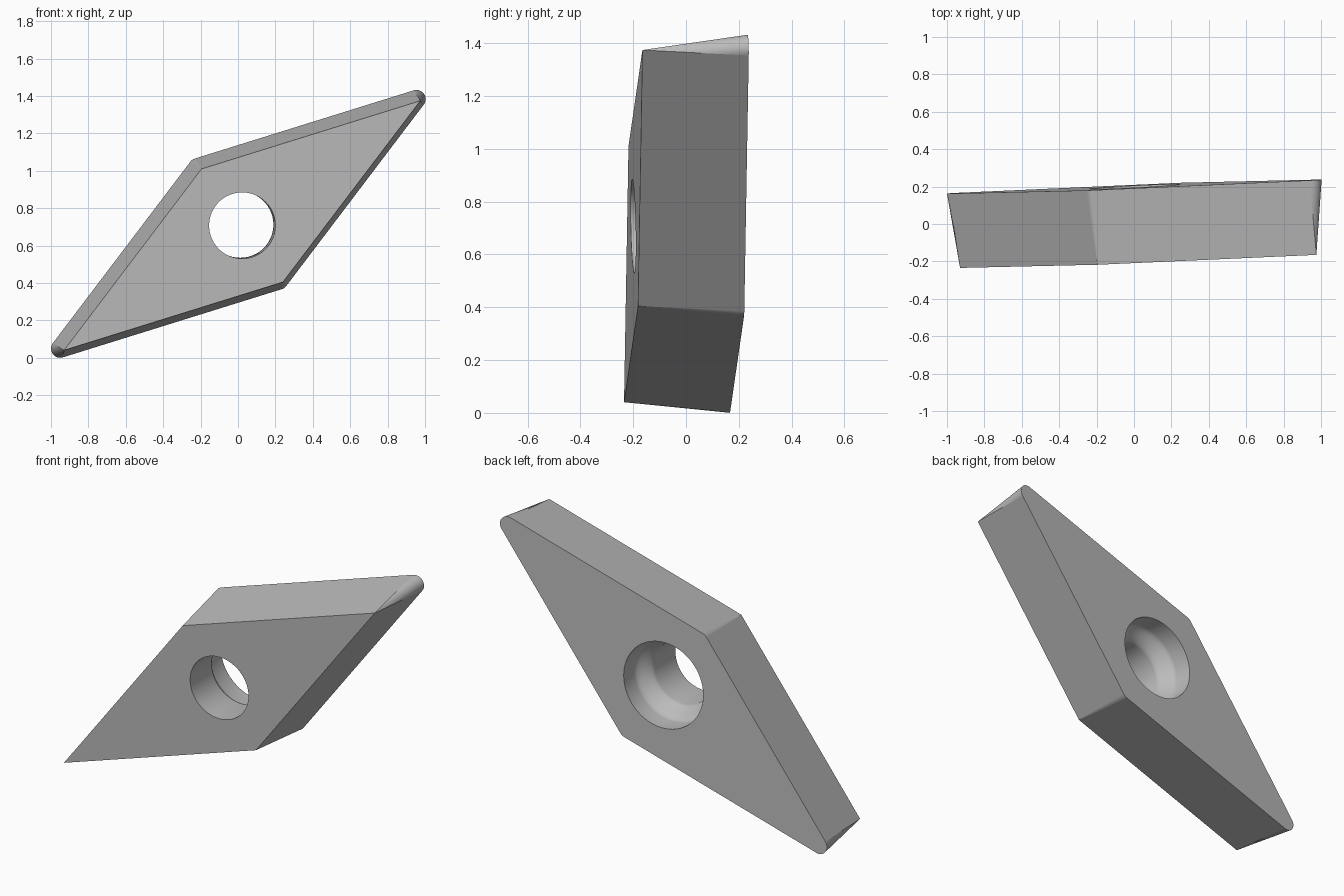
import bpy
import bmesh
from math import atan2, cos, sin, tau
from mathutils import Vector

cube = bpy.data.objects.get("Cube")
if cube:
    bpy.data.objects.remove(cube, do_unlink=True)

DEPTH = 0.4
FLARE = 0.049            # outward growth of the rim from front to back
CENTRE = Vector((0.0225, 0.7075))
LONG = Vector((0.9525, 0.667))      # half diagonals of the front rhombus
SHORT = Vector((0.2175, -0.3025))
ARC_STEPS = 16
HOLE_STEPS = 96


def place(p, depth):
    """Point on the slightly tilted front plane, pushed back along its normal."""
    x, z = p
    return Vector((x - 0.052 * depth, -0.1855 + 0.052 * x - 0.022 * z + depth, z + 0.022 * depth))


bm = bmesh.new()


def loop_edges(verts):
    return [bm.edges.get((a, b)) for a, b in zip(verts, verts[1:] + verts[:1])]


# Sharp front corners and rounded back corners
corners = [CENTRE - LONG, CENTRE + SHORT, CENTRE + LONG, CENTRE - SHORT]
front = [bm.verts.new(place(c, 0)) for c in corners]
arcs = []
for i, c in enumerate(corners):
    before = c - corners[i - 1]
    after = corners[(i + 1) % 4] - c
    start = atan2(-before.x, before.y)
    turn = (atan2(-after.x, after.y) - start) % tau
    arc = []
    for k in range(ARC_STEPS + 1):
        angle = start + turn * k / ARC_STEPS
        arc.append(bm.verts.new(place(c + FLARE * Vector((cos(angle), sin(angle))), DEPTH)))
    arcs.append(arc)

# Cone-shaped corners and flat sloping flanks
for i, arc in enumerate(arcs):
    for a, b in zip(arc, arc[1:]):
        bm.faces.new((front[i], a, b)).smooth = True
    j = (i + 1) % 4
    bm.faces.new((front[i], arc[-1], arcs[j][0], front[j]))

# Screw hole: narrow bore, smooth step, wide recess at the back
profile = [(0, 0.177)]
for k in range(11):
    t = k / 10
    profile.append((0.2 + 0.1 * t, 0.177 + 0.064 * t * t * (3 - 2 * t)))
profile.append((DEPTH, 0.241))
rings = []
for depth, radius in profile:
    rings.append([bm.verts.new(place(
        CENTRE + radius * Vector((cos(tau * k / HOLE_STEPS), sin(tau * k / HOLE_STEPS))), depth))
        for k in range(HOLE_STEPS)])
for near, far in zip(rings, rings[1:]):
    for k in range(HOLE_STEPS):
        m = (k + 1) % HOLE_STEPS
        bm.faces.new((near[k], near[m], far[m], far[k])).smooth = True

# Flat front and back faces around the hole
back = [v for arc in arcs for v in arc]
for outline, ring in ((front, rings[0]), (back, rings[-1])):
    bmesh.ops.triangle_fill(bm, use_beauty=True, edges=loop_edges(outline) + loop_edges(ring))
bmesh.ops.recalc_face_normals(bm, faces=bm.faces[:])

mesh = bpy.data.meshes.new("cutting_insert")
bm.to_mesh(mesh)
bm.free()

# Plain grey metal
grey = bpy.data.materials.new("light grey")
grey.use_nodes = True
colour = (0.5, 0.5, 0.5, 1)
grey.diffuse_color = colour
grey.node_tree.nodes["Principled BSDF"].inputs["Base Color"].default_value = colour
mesh.materials.append(grey)

insert = bpy.data.objects.new("cutting_insert", mesh)
bpy.context.collection.objects.link(insert)
